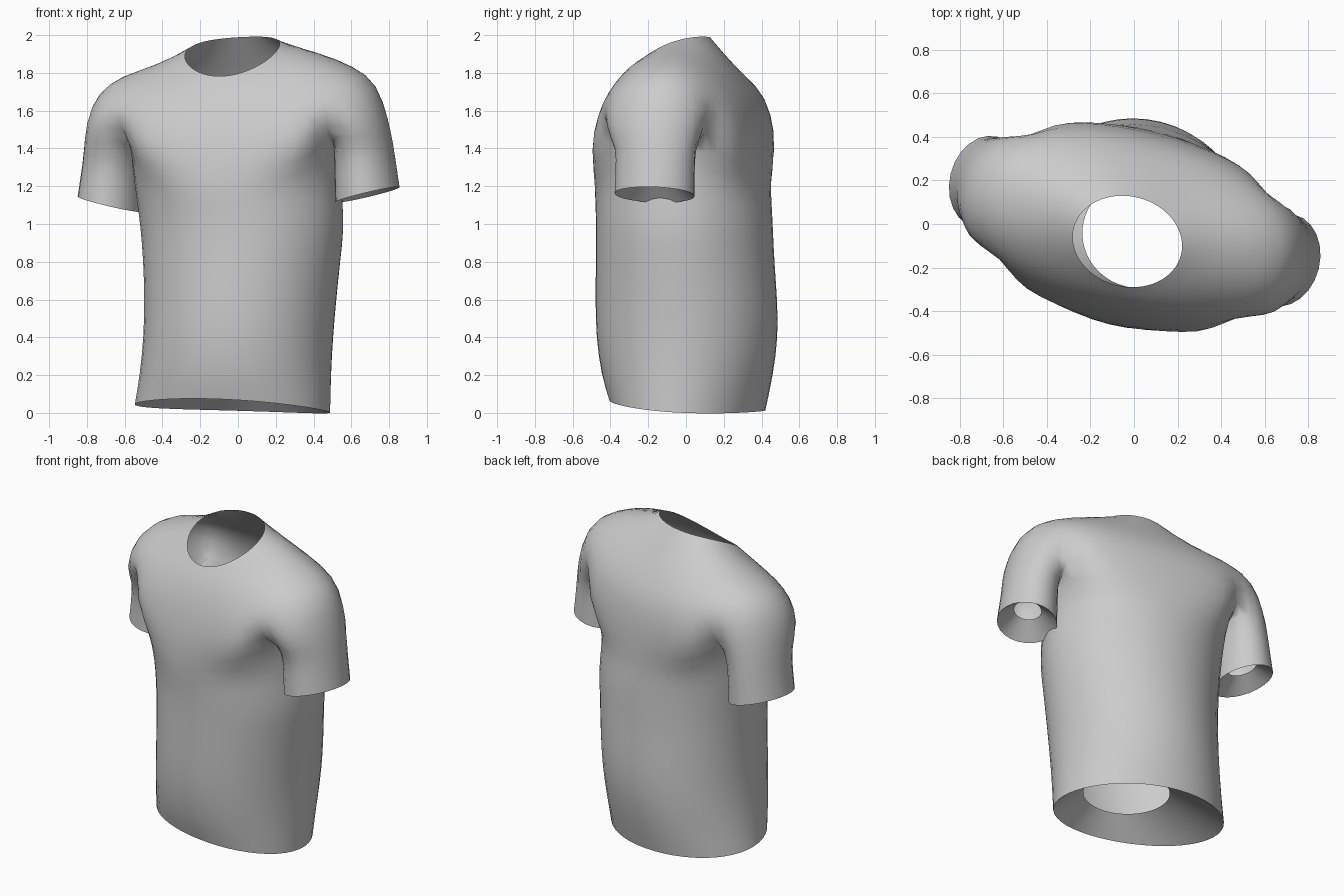
import bpy, bmesh
from math import sin, cos, radians, tau, copysign
from mathutils import Matrix

cube = bpy.data.objects.get("Cube")
if cube:
    bpy.data.objects.remove(cube, do_unlink=True)

# Fabric
fabric = bpy.data.materials.new("light_grey_fabric")
fabric.use_nodes = True
grey = (0.6, 0.6, 0.6, 1)
fabric.diffuse_color = grey
fabric.node_tree.nodes["Principled BSDF"].inputs["Base Color"].default_value = grey

bm = bmesh.new()
crease = bm.edges.layers.float.new("crease_edge")


def ring(n, start, cx, cy, cz, a, b, tx=0, ty=0, drop=0, power=1):
    """Rounded loop, tilted along x and y and lowered at front and back."""
    verts = []
    for i in range(n):
        t = radians(start) + tau * i / n
        x = a * copysign(abs(cos(t)) ** power, cos(t))
        y = b * copysign(abs(sin(t)) ** power, sin(t))
        z = cz + tx * x + ty * y - drop * sin(t) ** 2
        verts.append(bm.verts.new((cx + x, cy + y, z)))
    return verts


def loft(loops):
    for low, high in zip(loops, loops[1:]):
        for i in range(len(low)):
            j = (i + 1) % len(low)
            bm.faces.new((low[i], low[j], high[j], high[i]))


def fold(outer, inner):
    """Inward-turned lip behind a crisp edge."""
    loft([outer, inner])
    for i, v in enumerate(outer):
        e = bm.edges.get((v, outer[i - 1]))
        e[crease] = 1
        e.smooth = False


# Yoke: from the neckline out over the shoulders to the armpits
yoke = [ring(32, 0, *row) for row in (
    (-.01, -.085, 1.922, .255, .208, .05, .5, .036),
    (0, -.05, 1.868, .45, .305, .075, .2, .1, .95),
    (0, -.02, 1.81, .63, .385, .035, .12, .17, .88),
    (0, -.01, 1.73, .755, .425, .03, .07, .2, .87),
    (0, -.015, 1.55, .82, .452, 0, 0, .19, .87),
)]
loft(yoke)
edge = yoke[-1]

# Pinch the armpit creases, higher at the front
for i, lift in ((4, .06), (12, .06), (20, .1), (28, .1)):
    v = edge[i].co
    v.x *= .91
    v.y *= .8
    v.z += lift


def underarm(start, end):
    """Three points under the arm that part the sleeve from the body."""
    p, q = edge[start].co, edge[end].co
    points = []
    for k in (1, 2, 3):
        co = p.lerp(q, k / 4)
        co.z -= .1 if k == 2 else .08
        points.append(bm.verts.new(co))
    return points


left_pit = underarm(28, 4)
right_pit = underarm(12, 20)

# Body: chest down to the hem
body_loop = edge[4:13] + right_pit + edge[20:29] + left_pit
body = [body_loop] + [ring(24, 30, *row) for row in (
    (-.005, -.02, 1.31, .56, .462, 0, 0, .11, .96),
    (.01, -.01, 1.14, .555, .466, 0, 0, .05),
    (.025, -.002, .98, .55, .468),
    (.02, 0, .8, .53, .474),
    (.012, .005, .6, .515, .485),
    (0, .006, .4, .508, .486),
    (-.015, .003, .2, .515, .456),
    (-.03, 0, .022, .53, .41, -.03, -.08, -.02),
)]
loft(body)

# Hem turned up inside
fold(body[-1], ring(24, 30, .03, -.04, .19, .26, .25))

# Sleeves: shoulder edge down to the slanted cuffs, turned up inside
left_loop = edge[28:] + edge[:5] + left_pit[::-1]
right_loop = edge[12:21] + right_pit[::-1]
for loop, side, start, cuff, cy in ((left_loop, 1, -120, 1.155, .005),
                                    (right_loop, -1, 60, 1.105, .022)):
    sleeve = [loop]
    for cx, up, a, b, tilt in ((.685, .25, .16, .222, .1),
                               (.695, .12, .168, .222, .17),
                               (.705, 0, .175, .225, .25)):
        sleeve.append(ring(12, start, side * cx, cy, cuff + up, a, b, side * tilt))
    loft(sleeve)
    fold(sleeve[-1], ring(12, start, side * .7, cy, cuff + .085, .08, .1, side * .25))

# The garment is turned slightly about the vertical
bm.transform(Matrix.Rotation(radians(-14), 4, "Z"))
bmesh.ops.recalc_face_normals(bm, faces=bm.faces)
if sum(f.normal.dot(f.calc_center_median()) for f in bm.faces) < 0:
    bmesh.ops.reverse_faces(bm, faces=bm.faces)

mesh = bpy.data.meshes.new("shirt")
for f in bm.faces:
    f.smooth = True
bm.to_mesh(mesh)
bm.free()
mesh.materials.append(fabric)
shirt = bpy.data.objects.new("shirt", mesh)
bpy.context.collection.objects.link(shirt)
cloth = shirt.modifiers.new("smooth_cloth", "SUBSURF")
cloth.levels = cloth.render_levels = 1
